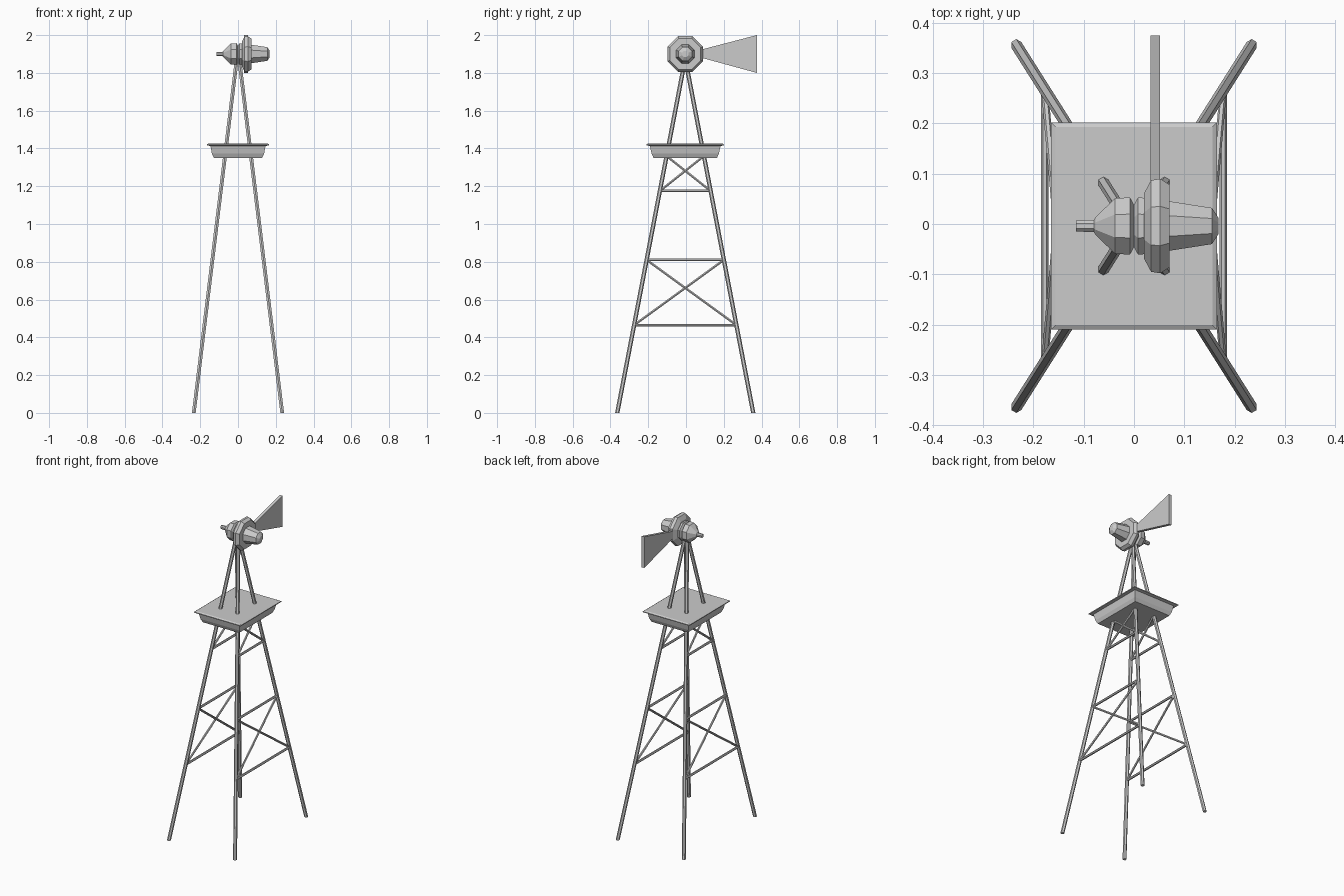
import bpy, bmesh, math
from mathutils import Vector

if "Cube" in bpy.data.objects:
    bpy.data.objects.remove(bpy.data.objects["Cube"])

CY = -0.004  # tower centre in y


def finish(bm, name):
    bmesh.ops.recalc_face_normals(bm, faces=bm.faces)
    me = bpy.data.meshes.new(name)
    bm.to_mesh(me)
    bm.free()
    ob = bpy.data.objects.new(name, me)
    bpy.context.collection.objects.link(ob)
    return ob


def loft(name, rings):
    """Skin a list of equal-length point rings and cap both ends."""
    bm = bmesh.new()
    vs = [[bm.verts.new(p) for p in ring] for ring in rings]
    n = len(vs[0])
    for a, b in zip(vs, vs[1:]):
        for i in range(n):
            j = (i + 1) % n
            bm.faces.new((a[i], a[j], b[j], b[i]))
    bm.faces.new(vs[0][::-1])
    bm.faces.new(vs[-1])
    return finish(bm, name)


def bar(name, p, q, r, sides=6, flat=False):
    """Straight rod; flat cuts its ends level with the ground."""
    p, q = Vector(p), Vector(q)
    d = (q - p).normalized()
    u = Vector((1, 0, 0)) if flat else d.cross(Vector((1, 0, 0))).normalized()
    v = Vector((0, 1, 0)) if flat else d.cross(u)
    angs = [2 * math.pi * (i + 0.5) / sides for i in range(sides)]
    offs = [(u * math.cos(a) + v * math.sin(a)) * r for a in angs]
    return loft(name, [[p + o for o in offs], [q + o for o in offs]])


def leg_point(sx, sy, z):
    return (sx * (0.234 - 0.1215 * z), CY + sy * (0.360 - 0.192 * z), z)


# Four leaning legs
for sx in (-1, 1):
    for sy in (-1, 1):
        bar("leg", leg_point(sx, sy, 0), leg_point(sx, sy, 1.87), 0.0115, 6, True)

# Horizontal and crossed braces on the two side faces
for sx in (-1, 1):
    for z in (0.465, 0.81, 1.175):
        bar("horizontal_brace", leg_point(sx, -1, z), leg_point(sx, 1, z), 0.0075)
    for lo, hi in ((0.465, 0.81), (1.175, 1.36)):
        for s in (-1, 1):
            bar("cross_brace", leg_point(sx, -s, lo), leg_point(sx, s, hi), 0.007)

# Platform: tapered tray with thin flared rim
loft("platform", [
    [(sx * x, CY + sy * y, z) for sx, sy in ((-1, -1), (1, -1), (1, 1), (-1, 1))]
    for x, y, z in ((0.128, 0.168, 1.35), (0.138, 0.178, 1.372), (0.146, 0.187, 1.413),
                    (0.165, 0.206, 1.416), (0.165, 0.206, 1.421), (0.156, 0.197, 1.426))])


# Octagonal turned parts along the x axis
def turned(name, profile, zc=1.90):
    rings = []
    for x, r in profile:
        r /= math.cos(math.pi / 8)
        rings.append([(x, CY + r * math.cos(math.pi * (i + .5) / 4),
                       zc + r * math.sin(math.pi * (i + .5) / 4)) for i in range(8)])
    return loft(name, rings)


turned("gear_housing", [(-0.115, 0.011), (-0.08, 0.012), (-0.076, 0.018), (-0.038, 0.055),
                        (-0.008, 0.057), (0.0, 0.042), (0.008, 0.057), (0.03, 0.055)])
turned("hub_disc", [(0.02, 0.065), (0.034, 0.091), (0.052, 0.094), (0.071, 0.082)])
turned("nose_cone", [(0.065, 0.05), (0.155, 0.036), (0.168, 0.016)])

# Flat flared tail vane
loft("tail_vane", [[(x, 0.06, 1.886), (x, 0.375, 1.80), (x, 0.375, 2.0), (x, 0.06, 1.918)]
                   for x in (0.033, 0.052)])
